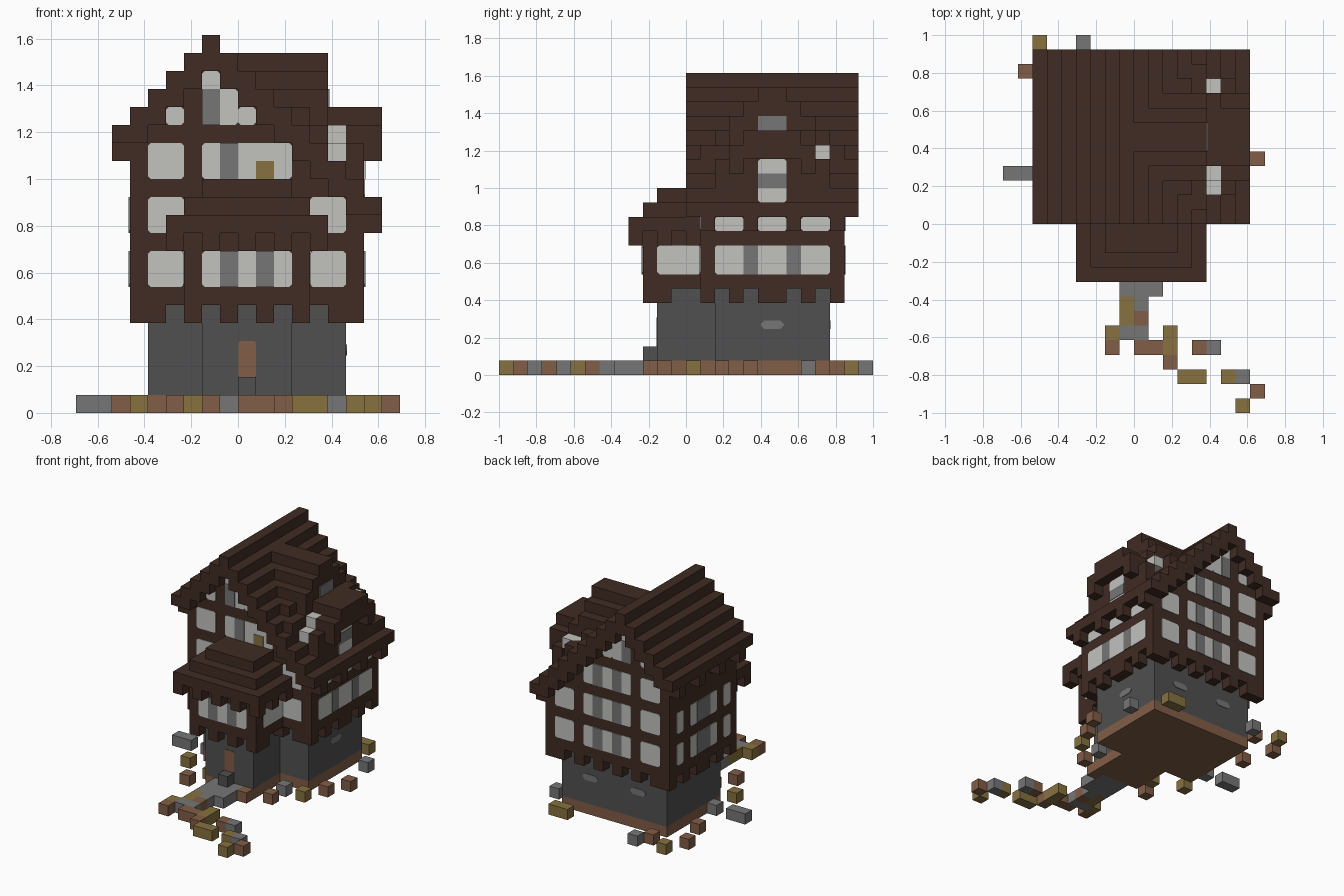
import bpy, bmesh
from mathutils import Vector

if "Cube" in bpy.data.objects:
    bpy.data.objects.remove(bpy.data.objects["Cube"])

U = 1 / 13                      # block size
CENTRE = Vector((9, 13, 0))     # block grid centre


def material(name, rgb):
    m = bpy.data.materials.new(name)
    m.use_nodes = True
    m.diffuse_color = (*rgb, 1)
    m.node_tree.nodes["Principled BSDF"].inputs["Base Color"].default_value = (*rgb, 1)
    return m


timber = material("dark timber", (0.052, 0.025, 0.017))
stone = material("dark stone", (0.08, 0.08, 0.08))
grey = material("light grey", (0.18, 0.18, 0.18))
glass = material("pale glass", (0.54, 0.54, 0.52))
clay = material("clay brown", (0.22, 0.11, 0.062))
ochre = material("ochre", (0.24, 0.165, 0.05))


def finish(name, bm, mat):
    bmesh.ops.recalc_face_normals(bm, faces=bm.faces)
    mesh = bpy.data.meshes.new(name)
    bm.to_mesh(mesh)
    bm.free()
    mesh.materials.append(mat)
    bpy.context.collection.objects.link(bpy.data.objects.new(name, mesh))


def blocks(name, mat, boxes):
    """Boxes given as block ranges (x0, x1, y0, y1, z0, z1)."""
    bm = bmesh.new()
    for b in boxes:
        lo, hi = Vector(b[0::2]), Vector(b[1::2])
        made = bmesh.ops.create_cube(bm, size=1)["verts"]
        for v in made:
            p = (lo + hi) / 2 + Vector(a * c for a, c in zip(v.co, hi - lo))
            v.co = (p - CENTRE) * U
    finish(name, bm, mat)


def plates(name, mat, side, plane, rects, cut=0.15, thick=0.05):
    """Thin cut-corner plates on a wall; rects are (u0, u1, z0, z1)."""
    sign = 1 if side[0] == "+" else -1
    bm = bmesh.new()
    for u0, u1, z0, z1 in rects:
        c = cut
        ring = [(u0 + c, z0), (u1 - c, z0), (u1, z0 + c), (u1, z1 - c),
                (u1 - c, z1), (u0 + c, z1), (u0, z1 - c), (u0, z0 + c)]
        loops = []
        for d in (-0.02, thick):
            w = plane + sign * d
            pts = [(w, u, z) if side[1] == "x" else (u, w, z) for u, z in ring]
            loops.append([bm.verts.new((Vector(p) - CENTRE) * U) for p in pts])
        for loop in loops:
            bm.faces.new(loop)
        for n in range(len(ring)):
            m = (n + 1) % len(ring)
            bm.faces.new((loops[0][n], loops[0][m], loops[1][m], loops[1][n]))
    finish(name, bm, mat)


def bars(name, mat, side, plane, rects):
    plates(name, mat, side, plane, rects, cut=0.01, thick=0.09)


# Ground floor
blocks("floor_slab", clay, [(4, 15, 15, 23, 0, 1), (7, 12, 11, 15, 0, 1)])
blocks("stone_base", stone, [(4, 15, 15, 23, 1, 6.1), (7, 12, 11, 15, 1, 6.1)])
blocks("door_step", stone, [(9, 10, 10, 11, 1, 2)])
plates("door", clay, "-y", 11, [(9, 10, 2, 4)], cut=0.1)
vent = (3.2, 3.8)
plates("right_vent", grey, "+x", 15, [(18.2, 19.8, *vent)], cut=0.25)
plates("back_vents", grey, "+y", 23, [(x, x + 1.6, *vent) for x in (6.2, 11.2)], cut=0.25)


# Timber storeys: a column under each roof step
def roof_top(i):
    return 21 - abs(i - 7)


blocks("upper_walls", timber,
       [(i, i + 1, 14, 24, 6, roof_top(i) - 1.5) for i in range(3, 16)])
blocks("front_bay", timber, [(6, 13, 10, 14, 6, 10)])

# Beam ends under the overhangs
front_ends = (3, 4, 6, 8, 10, 12, 14, 15)
side_ends = (14, 16, 18, 19, 21, 23)
ends = [(i, i + 1, j, j + 1, 5, 6) for i in front_ends for j in (14, 23)
        if j == 23 or not 6 < i < 12]
ends += [(i, i + 1, j, j + 1, 5, 6) for i in (3, 15) for j in side_ends]
ends += [(i, i + 1, 10, 11, 5, 6) for i in range(6, 13, 2)]
ends += [(i, i + 1, 11, 12, 5, 6) for i in (6, 12)]
blocks("beam_ends", timber, ends)

# Main stepped roof with beam ends under both eaves
blocks("main_roof", timber,
       [(i, i + 1, 13, 25, roof_top(i) - 2, roof_top(i)) for i in range(3, 16)])
eaves = [(2, 3, 13, 25, 15, 16), (16, 17, 13, 25, 11, 12)]
for j in (14, 17, 20, 23):
    eaves += [(2, 3, j, j + 1, 14, 15), (16, 17, j, j + 1, 10, 11)]
blocks("eaves", timber, eaves)

# Cross gable, stepping down on both sides of its ridge
blocks("cross_gable", timber,
       [(9, 13 if s == 3 else 14, 18 - s, 20 + s, 11, 20 - s) for s in range(5)])

# Lower gable on the right side
blocks("right_gable_wall", timber, [(13, 16, 17, 21, 10, 16), (13, 16, 15, 23, 10, 14)])
blocks("right_gable_roof", timber,
       [(14, 17, 17, 21, 15, 17), (15, 17, 16, 17, 14, 16), (15, 17, 21, 22, 14, 16),
        (15, 16, 15, 16, 13, 15), (15, 16, 22, 23, 13, 15), (13, 15, 21, 22, 16, 17)])
blocks("pale_roof_blocks", glass,
       [(14, 15, 16, 17, 14, 16), (14, 15, 15, 16, 14, 15),
        (14, 15.05, 21, 22, 15, 16), (13, 15, 22, 23, 15, 16)])

# Front bay roof
bay_roof = [(5 + s, 14 - s, 9 + s, 14, 10 + s, 11 + s) for s in range(3)]
bay_roof += [(i, i + 1, 9, 10, 9, 10) for i in range(5, 14, 2)]
bay_roof += [(i, i + 1, j, j + 1, 9, 10) for i in (5, 13) for j in (11, 13)]
blocks("bay_roof", timber, bay_roof)

# Windows on the front and back walls
for name, side, plane in (("front", "-y", 14), ("back", "+y", 24)):
    panes = [(a, b, z, z + 2) for z in (7, 10, 13) for a, b in ((4, 6), (7, 12))]
    panes += [(13, 15, z, z + 2) for z in (7, 10)]
    panes += [(5, 6, 16, 17), (7, 8, 16, 19), (7, 9, 16, 18), (9, 10, 16, 17)]
    plates(name + "_windows", glass, side, plane, panes)
    mullions = [(8, 9, z, z + 2) for z in (7, 10, 13)] + [(7, 8, 16, 18)]
    mullions += [(10, 11, z, z + 2) for z in (7, 10)]
    if name == "back":
        mullions.append((10, 11, 13, 15))
    bars(name + "_mullions", grey, side, plane, mullions)
bars("window_box", ochre, "-y", 14, [(10, 11, 13, 14)])

# Bay windows
plates("bay_window", glass, "-y", 10, [(7, 12, 7, 9)])
bars("bay_mullions", grey, "-y", 10, [(i, i + 1, 7, 9) for i in (8, 10)])
for name, side, plane in (("left", "+x", 13), ("right", "-x", 6)):
    plates("bay_window_" + name, glass, side, plane, [(11, 14, 7, 9)])

# Side windows
plates("left_wall_windows", glass, "+x", 16,
       [(15, 23, 7, 9), (18, 20, 12, 15)] + [(j, j + 2, 10, 11) for j in (15, 18, 21)])
bars("left_wall_mullions", grey, "+x", 16,
     [(17, 18, 7, 9), (20, 21, 7, 9), (18, 20, 13, 14)])
plates("right_wall_windows", glass, "-x", 3,
       [(a, b, z, z + 2) for z in (7, 10) for a, b in ((15, 16), (17, 21), (22, 23))])
bars("right_wall_mullions", grey, "-x", 3, [(18, 20, z, z + 2) for z in (7, 10)])
bars("gable_vent", grey, "+x", 14, [(18, 20, 17, 18)])

# Loose paving around the house: (x, y, length in x)
paving = {
    "grey_paving": (grey, [(5, 25, 1), (0, 16, 2), (8, 8, 3), (8, 9, 3), (8, 10, 3),
                           (9, 7, 1), (8, 5, 2), (14, 4, 1), (16, 2, 1), (16, 21, 1),
                           (13, 13, 1), (3, 16, 1)]),
    "clay_paving": (clay, [(1, 23, 1), (17, 17, 1), (9, 6, 1), (7, 4, 1), (9, 4, 2),
                           (11, 3, 1), (13, 4, 1), (17, 1, 1), (16, 15, 1), (13, 11, 1),
                           (11, 10, 1), (5, 10, 1), (4, 24, 1), (2, 20, 1)]),
    "ochre_paving": (ochre, [(2, 25, 1), (8, 6, 1), (8, 7, 1), (7, 5, 1), (11, 4, 1),
                             (11, 5, 1), (12, 2, 2), (15, 2, 1), (16, 0, 1),
                             (15, 13, 1), (13, 24, 2), (3, 13, 1), (6, 12, 1)]),
}
for name, (mat, spots) in paving.items():
    blocks(name, mat, [(x, x + n, y, y + 1, 0, 1) for x, y, n in spots])
